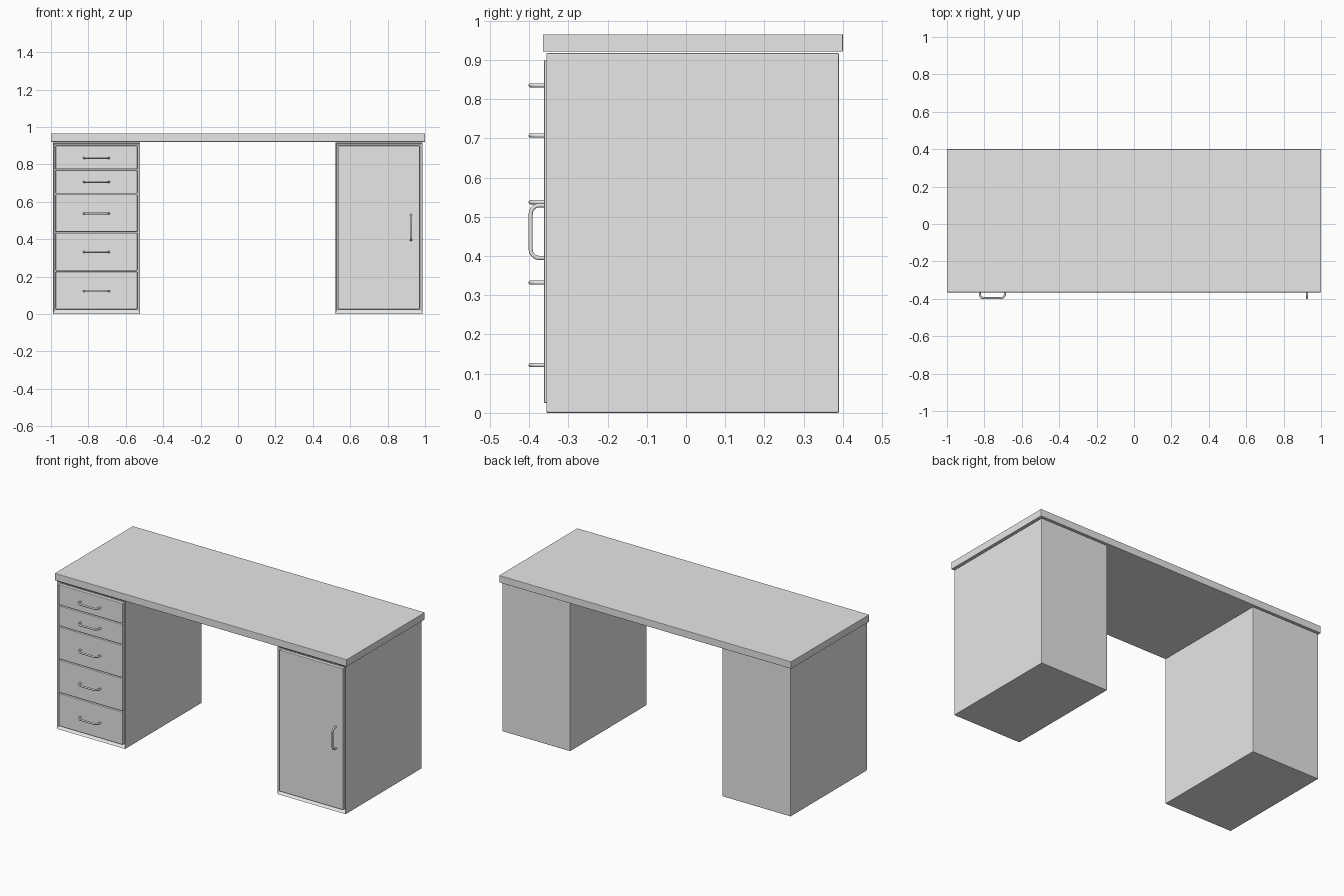
import bpy, bmesh, math
from mathutils import Vector

cube = bpy.data.objects.get("Cube")
if cube:
    bpy.data.objects.remove(cube)

grey = bpy.data.materials.new("plain_grey")
grey.use_nodes = True
colour = (0.8, 0.8, 0.8, 1)
grey.diffuse_color = colour
grey.node_tree.nodes["Principled BSDF"].inputs["Base Color"].default_value = colour


def box(name, x, y, z, bevel, recess=None):
    """Bevelled box from axis ranges, optionally with a recessed front face."""
    bm = bmesh.new()
    bmesh.ops.create_cube(bm, size=1)
    for v in bm.verts:
        v.co = [r[0] if c < 0 else r[1] for c, r in zip(v.co, (x, y, z))]
    bm.normal_update()
    if recess:
        front = [f for f in bm.faces if f.normal.y < -0.9]
        bmesh.ops.inset_region(bm, faces=front, thickness=0.01)
        for v in front[0].verts:
            v.co = (x[0] + 0.01 if v.co.x < sum(x) / 2 else x[1] - 0.01,
                    y[0] + 0.015, recess[0] if v.co.z < 0.5 else recess[1])
        rim = [v for v in bm.verts if v not in front[0].verts[:]
               and abs(v.co.y - y[0]) < 0.001
               and x[0] + 0.001 < v.co.x < x[1] - 0.001]
        for v in rim:
            v.co.z = recess[0] if v.co.z < 0.5 else recess[1]
    mesh = bpy.data.meshes.new(name)
    bm.to_mesh(mesh)
    bm.free()
    mesh.materials.append(grey)
    obj = bpy.data.objects.new(name, mesh)
    bpy.context.collection.objects.link(obj)
    mod = obj.modifiers.new("edge_rounding", "BEVEL")
    mod.width, mod.segments = bevel, 2
    return obj


def handle(name, centre, along):
    """Bow handle: a round bar with two curved corners."""
    half, depth, corner = 0.067, 0.034, 0.022
    path = [(-half, 0.004)]
    for side in (-1, 1):
        for i in range(6):
            a = math.radians(18 * i if side < 0 else 90 - 18 * i)
            path.append((side * (half - corner + corner * math.cos(a)),
                         -(depth - corner + corner * math.sin(a))))
    path.append((half, 0.004))
    curve = bpy.data.curves.new(name, "CURVE")
    curve.dimensions = "3D"
    curve.bevel_depth, curve.bevel_resolution = 0.0055, 3
    curve.use_fill_caps = True
    spline = curve.splines.new("POLY")
    spline.points.add(len(path) - 1)
    for p, (s, out) in zip(spline.points, path):
        p.co = (*(Vector(centre) + Vector(along) * s + Vector((0, out, 0))), 1)
    spline.use_smooth = True
    curve.materials.append(grey)
    bpy.context.collection.objects.link(bpy.data.objects.new(name, curve))


# Table top
box("table_top", (-1, 1), (-0.365, 0.4), (0.921, 0.965), 0.002)

# Two pedestals with a recessed front
depth, height, opening = (-0.357, 0.39), (0, 0.917), (0.018, 0.907)
box("drawer_cabinet", (-0.99, -0.523), depth, height, 0.003, opening)
box("door_cabinet", (0.52, 0.987), depth, height, 0.003, opening)

# Five drawers, from the bottom up
front = (-0.362, -0.335)
levels = [0.022, 0.23, 0.437, 0.642, 0.772, 0.903]
grips = [0.122, 0.332, 0.537, 0.707, 0.835]
for i, grip in enumerate(grips):
    box(f"drawer_front_{i + 1}", (-0.975, -0.538), front,
        (levels[i] + 0.003, levels[i + 1] - 0.003), 0.003)
    handle(f"drawer_handle_{i + 1}", (-0.757, front[0], grip), (1, 0, 0))

# Cupboard door
box("cupboard_door", (0.535, 0.972), front, (0.025, 0.9), 0.003)
handle("door_handle", (0.925, front[0], 0.462), (0, 0, 1))
